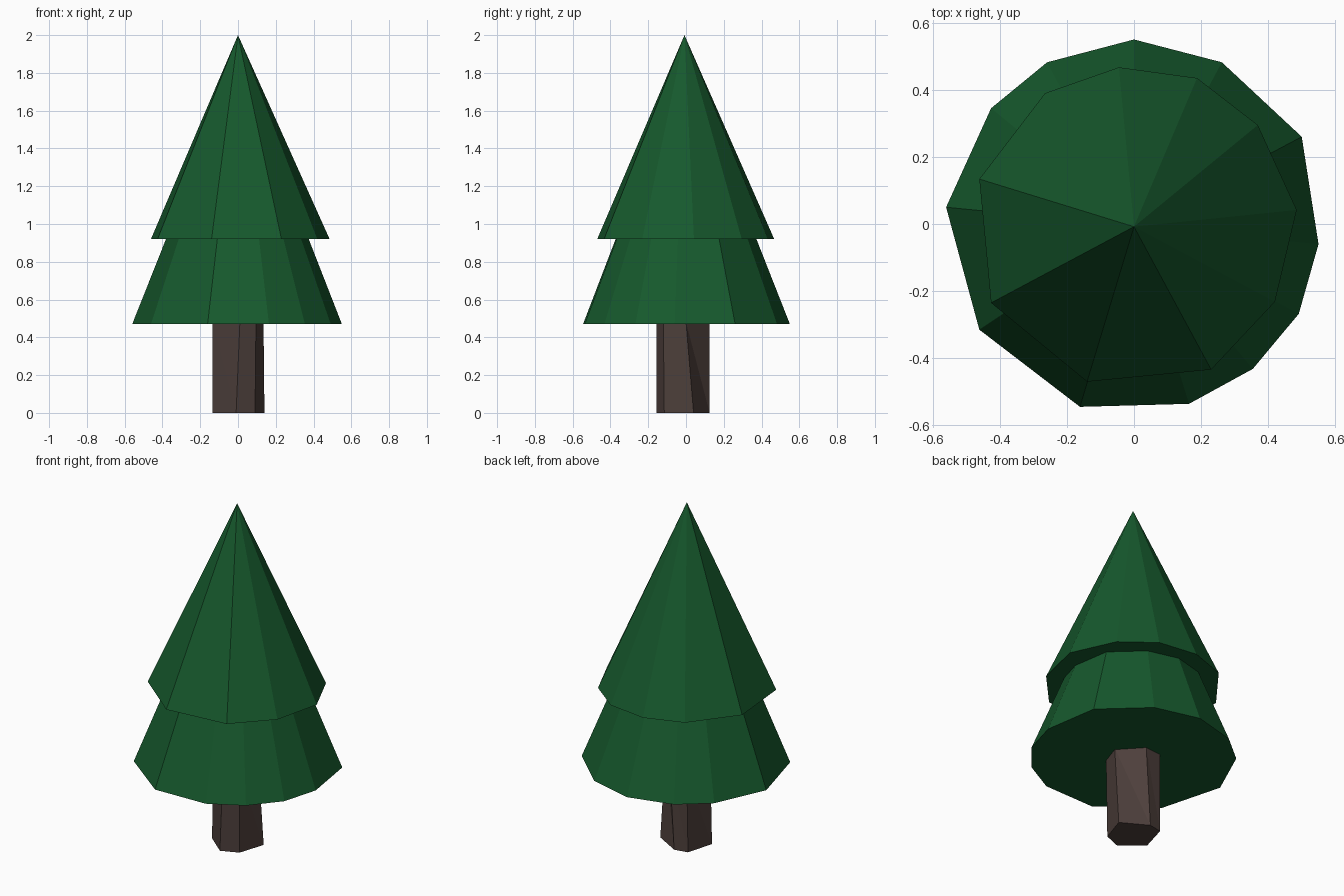
import bpy

if "Cube" in bpy.data.objects:
    bpy.data.objects.remove(bpy.data.objects["Cube"])


def material(name, color):
    m = bpy.data.materials.new(name)
    m.diffuse_color = (*color, 1)
    m.use_nodes = True
    m.node_tree.nodes["Principled BSDF"].inputs["Base Color"].default_value = m.diffuse_color
    return m


def build(name, verts, faces, mat):
    mesh = bpy.data.meshes.new(name)
    mesh.from_pydata(verts, [], faces)
    mesh.materials.append(mat)
    obj = bpy.data.objects.new(name, mesh)
    bpy.context.collection.objects.link(obj)
    return obj


def cone(name, ring, z, apex, mat):
    """Closed flat-shaded cone over an irregular counter-clockwise ring."""
    n = len(ring)
    verts = [(x, y, z) for x, y in ring] + [apex]
    faces = [(i, (i + 1) % n, n) for i in range(n)]
    faces.append(tuple(reversed(range(n))))
    return build(name, verts, faces, mat)


def prism(name, bottom, top, z0, z1, mat):
    """Closed prism between two rings, sides split into triangles."""
    n = len(bottom)
    verts = [(x, y, z0) for x, y in bottom] + [(x, y, z1) for x, y in top]
    faces = [tuple(reversed(range(n))), tuple(range(n, 2 * n))]
    for i in range(n):
        j = (i + 1) % n
        faces += [(i, j, n + i), (j, n + j, n + i)]
    return build(name, verts, faces, mat)


green = material("needles", (0.008, 0.1, 0.026))
brown = material("bark", (0.075, 0.05, 0.044))

# Trunk: slightly twisted six-sided post
prism("trunk",
      [(.14, .04), (-.01, .125), (-.09, .11), (-.135, -.05), (-.01, -.155), (.09, -.115)],
      [(.135, .0), (.02, .125), (-.085, .115), (-.135, -.035), (.01, -.155), (.095, -.12)],
      0, 0.48, brown)

# Lower foliage tier: irregular twelve-sided cone
cone("lower_foliage",
     [(.55, -.06), (.5, .26), (.262, .482), (0, .55), (-.259, .482), (-.426, .345),
      (-.56, .05), (-.461, -.315), (-.161, -.545), (.164, -.536), (.354, -.432), (.491, -.268)],
     0.47, (0, -.005, 1.88), green)

# Upper foliage tier: irregular ten-sided cone
cone("upper_foliage",
     [(.485, .042), (.369, .295), (.188, .435), (-.045, .467), (-.265, .39),
      (-.461, .134), (-.426, -.235), (-.14, -.47), (.23, -.434), (.42, -.232)],
     0.92, (0, -.008, 2), green)
